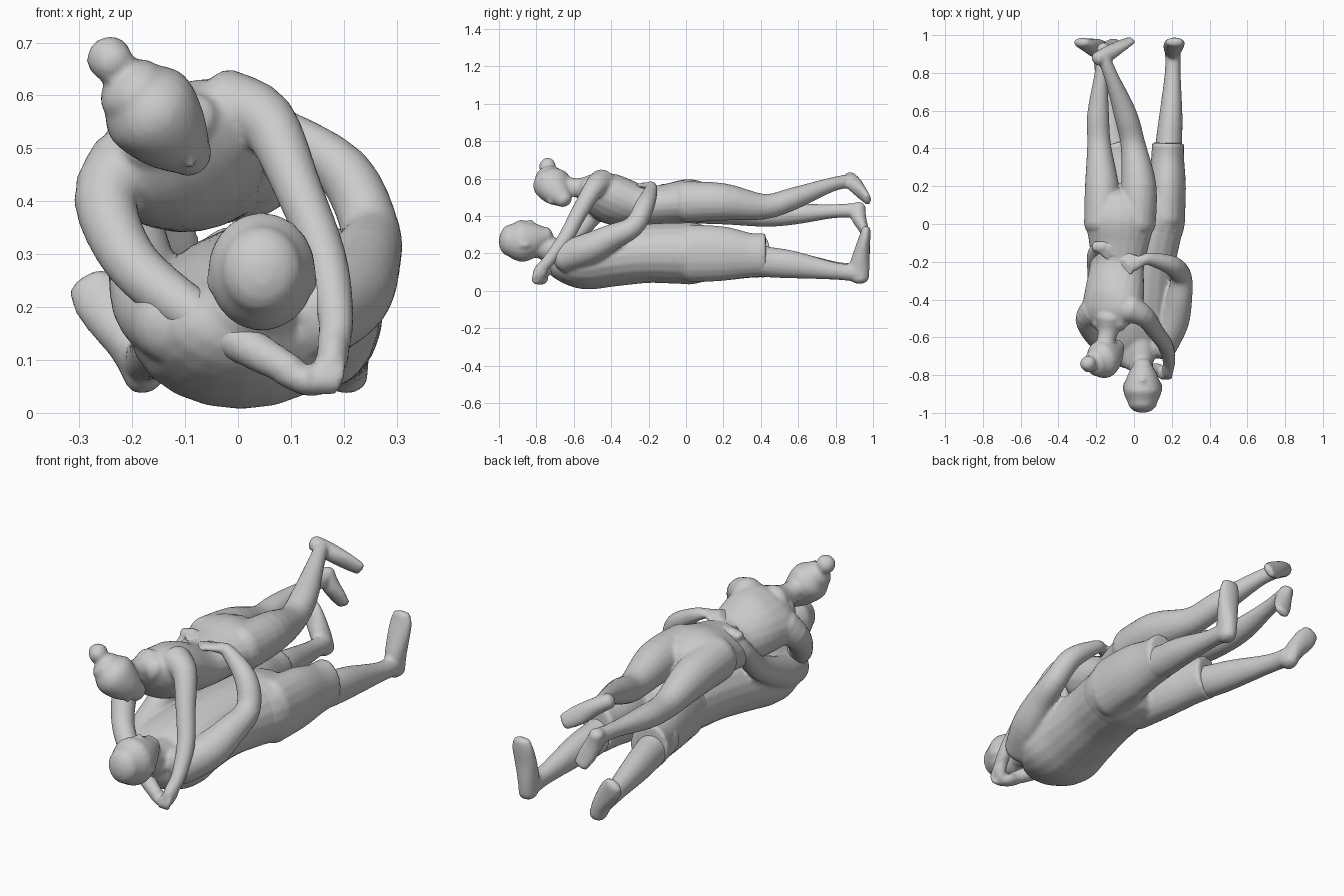
import bpy, bmesh, math
from mathutils import Vector

SEG = 20


def spline(p, i, t):
    # Catmull-Rom interpolation of every channel
    a, b, c, d = p[max(i - 1, 0)], p[i], p[i + 1], p[min(i + 2, len(p) - 1)]
    return [0.5 * (2 * q + (r - o) * t + (2 * o - 5 * q + 4 * r - s) * t * t
                   + (3 * q - o - 3 * r + s) * t ** 3) for o, q, r, s in zip(a, b, c, d)]


def tube(bm, pts, up=(0, 0, 1), cap=(0.7, 0.7)):
    """Rounded loft; a point is x, y, z, radius[, second radius[, roll degrees]]."""
    up = Vector(up)
    full = [list(p) + [p[3]] * (len(p) == 4) + [0] * (len(p) < 6) for p in pts]
    path = [spline(full, i, k / 4) for i in range(len(full) - 1) for k in range(4)] + [full[-1]]
    pos = [Vector(p[:3]) for p in path]
    rings = []
    for i, p in enumerate(path):
        t = (pos[min(i + 1, len(pos) - 1)] - pos[max(i - 1, 0)]).normalized()
        side = t.cross(up).normalized()
        over = side.cross(t)
        r = math.radians(p[5])
        side, over = side * math.cos(r) + over * math.sin(r), over * math.cos(r) - side * math.sin(r)
        ring = [(pos[i], side * p[3], over * p[4])]
        size = min(p[3], p[4])
        for end, sign, c in ((0, -1, cap[0]), (len(path) - 1, 1, cap[1])):
            if i == end and c:
                extra = [(pos[i] + t * sign * size * c * math.sin(w), side * p[3] * math.cos(w),
                          over * p[4] * math.cos(w)) for w in (0.4, 0.8, 1.15, 1.45)]
                ring = extra[::-1] + ring if sign < 0 else ring + extra
        rings += ring
    loops = [[bm.verts.new(c + s * math.cos(2 * math.pi * k / SEG) + o * math.sin(2 * math.pi * k / SEG))
              for k in range(SEG)] for c, s, o in rings]
    for a, b in zip(loops, loops[1:]):
        for k in range(SEG):
            bm.faces.new((a[k], a[(k + 1) % SEG], b[(k + 1) % SEG], b[k]))
    bm.faces.new(loops[0][::-1])
    bm.faces.new(loops[-1])


def hand(bm, wrist, ahead, normal, size=1.0, curl=0.25):
    """Palm, four fingers and a thumb lying along the ahead direction."""
    w, f, n = Vector(wrist), Vector(ahead).normalized(), Vector(normal).normalized()
    s = f.cross(n).normalized()
    at = lambda x, y, z: tuple(w + (f * x + s * y + n * z) * size)
    tube(bm, [(*at(-.02, 0, 0), .028 * size, .022 * size), (*at(.03, 0, 0), .036 * size, .018 * size),
              (*at(.075, 0, 0), .040 * size, .015 * size)], n)
    for k in range(4):
        y = (k - 1.5) * .022
        tube(bm, [(*at(.07, y, 0), .012 * size), (*at(.11, y * 1.25, -.06 * curl), .0105 * size),
                  (*at(.14, y * 1.4, -.14 * curl), .009 * size)], n)
    tube(bm, [(*at(.02, .025, 0), .014 * size), (*at(.06, .06, -.01), .011 * size),
              (*at(.085, .068, -.015), .009 * size)], n)


def figure(name, bm, voxel, smooth):
    # blend overlapping parts into a single smooth skin
    bmesh.ops.recalc_face_normals(bm, faces=bm.faces)
    me = bpy.data.meshes.new(name)
    bm.to_mesh(me)
    bm.free()
    ob = bpy.data.objects.new(name, me)
    bpy.context.collection.objects.link(ob)
    m = ob.modifiers.new("blend", 'REMESH')
    m.mode, m.voxel_size, m.use_smooth_shade = 'VOXEL', voxel, True
    m = ob.modifiers.new("soften", 'SMOOTH')
    m.factor, m.iterations = 0.5, smooth


# ---------- lower figure, lying on the back ----------
bm = bmesh.new()
# torso
tube(bm, [(.03, -.72, .20, .09, .065), (.01, -.66, .165, .165, .11), (.005, -.55, .155, .21, .148),
          (.015, -.40, .18, .195, .158), (.04, -.20, .20, .18, .158), (.075, 0, .20, .185, .163),
          (.08, .10, .20, .175, .14)])
# neck, head, nose, ears
tube(bm, [(.035, -.64, .20, .085, .08), (.04, -.74, .225, .062, .064), (.045, -.84, .25, .06, .065)])
tube(bm, [(.045, -.945, .27, .078, .085), (.045, -.88, .267, .102, .113),
          (.045, -.81, .28, .083, .09), (.045, -.745, .295, .05, .048)])
tube(bm, [(.045, -.86, .36, .012), (.045, -.825, .366, .016)])
for x in (-.048, .138):
    tube(bm, [(x, -.88, .25, .012, .022), (x, -.845, .245, .01, .014)])
# arms wrapped round the upper figure's waist
tube(bm, [(.14, -.65, .18, .085), (.205, -.52, .225, .085), (.238, -.40, .285, .07), (.25, -.28, .345, .056),
          (.20, -.22, .455, .052), (.08, -.185, .545, .033), (.04, -.195, .56, .026)])
tube(bm, [(-.12, -.65, .17, .08), (-.165, -.50, .21, .075), (-.19, -.28, .33, .056),
          (-.205, -.17, .44, .045), (-.19, -.125, .52, .032), (-.16, -.12, .552, .025)])
hand(bm, (.04, -.195, .56), (-1, -.4, .05), (-.05, 0, 1))
hand(bm, (-.19, -.12, .545), (1, -.1, .12), (-.12, 0, 1), .95, .1)
# legs
tube(bm, [(.185, .30, .18, .075, .085), (.185, .43, .155, .07, .082), (.195, .57, .14, .062, .074),
          (.205, .80, .105, .042, .046), (.205, .92, .095, .042, .048)])
tube(bm, [(-.09, .30, .18, .075, .085), (-.105, .43, .155, .07, .08), (-.13, .57, .14, .062, .072),
          (-.165, .80, .11, .042, .046), (-.18, .92, .10, .042, .046)])
# feet
tube(bm, [(.205, .93, .065, .04, .048), (.205, .928, .13, .046, .054), (.21, .942, .22, .054, .04),
          (.215, .957, .29, .055, .03), (.215, .963, .33, .045, .024)], (0, 1, 0))
tube(bm, [(-.175, .93, .065, .038, .046), (-.20, .93, .125, .044, .052), (-.24, .945, .185, .052, .038),
          (-.265, .955, .22, .052, .03), (-.28, .963, .245, .043, .024)], (0, 1, 0))
figure("lower_figure_body", bm, .0105, 2)

# shorts with flat hems
bm = bmesh.new()
tube(bm, [(.065, -.05, .20, .184, .161), (.08, .03, .20, .192, .166), (.08, .12, .20, .18, .145)], cap=(0, .5))
tube(bm, [(.165, .02, .20, .105, .155), (.175, .20, .198, .10, .146), (.178, .34, .19, .088, .12),
          (.18, .43, .192, .085, .116)], cap=(.6, 0))
tube(bm, [(-.005, .02, .20, .105, .155), (-.04, .20, .19, .10, .138), (-.075, .34, .18, .09, .112),
          (-.10, .43, .18, .09, .108)], cap=(.6, 0))
figure("shorts", bm, .012, 2)

# ---------- upper figure, leaning on the forearms ----------
bm = bmesh.new()
# torso, rolled so one shoulder is higher
tube(bm, [(-.13, -.53, .535, .10, .065, 30), (-.12, -.47, .515, .165, .105, 30), (-.105, -.38, .485, .165, .128, 26),
          (-.09, -.22, .45, .145, .108, 10), (-.08, -.10, .46, .16, .112, 4),
          (-.075, .02, .475, .185, .122, 0), (-.075, .11, .47, .17, .10, 0)])
# neck, head, nose, hair bun
tube(bm, [(-.13, -.50, .55, .075), (-.14, -.58, .55, .052), (-.16, -.68, .57, .05)])
tube(bm, [(-.20, -.735, .61, .068, .075), (-.17, -.72, .577, .092, .102), (-.13, -.69, .53, .078, .086),
          (-.088, -.65, .485, .042, .045)], (0, 1, 0))
tube(bm, [(-.105, -.735, .50, .013), (-.09, -.725, .475, .015)])
tube(bm, [(-.235, -.75, .66, .04), (-.245, -.735, .672, .043)], cap=(.8, .8))
# straight arm and bent arm, meeting beside the other head
tube(bm, [(-.02, -.45, .575, .075), (.055, -.49, .55, .056), (.115, -.57, .42, .045), (.165, -.64, .29, .041),
          (.185, -.72, .18, .034), (.18, -.77, .12, .03)])
tube(bm, [(-.21, -.46, .46, .08), (-.25, -.51, .40, .061), (-.205, -.60, .29, .052), (-.11, -.68, .205, .048),
          (.02, -.74, .125, .038), (.10, -.775, .08, .03)])
# clasped hands
tube(bm, [(.18, -.755, .14, .03), (.178, -.78, .10, .038, .03), (.165, -.785, .065, .03, .026)], (1, 0, 0))
tube(bm, [(.09, -.77, .08, .032, .03), (.13, -.775, .06, .036, .028), (.155, -.79, .055, .028, .022)])
for k in range(4):
    tube(bm, [(.15 + k * .015, -.805, .09, .011), (.148 + k * .013, -.815, .06, .011), (.145 + k * .012, -.80, .042, .01)],
         (1, 0, 0))
# legs, knees bent a little with the feet raised
tube(bm, [(.015, 0, .475, .10, .11), (.025, .20, .475, .094, .10), (-.005, .42, .45, .066, .068),
          (-.045, .58, .495, .061, .059), (-.12, .78, .568, .038, .038), (-.165, .89, .588, .034, .038)])
tube(bm, [(-.165, 0, .47, .10, .11), (-.17, .20, .45, .09, .096), (-.185, .42, .405, .063, .063),
          (-.19, .58, .41, .058, .056), (-.175, .78, .425, .037, .038), (-.16, .90, .43, .034, .038)])
# feet
tube(bm, [(-.195, .875, .602, .036, .036), (-.14, .90, .57, .04, .042), (-.075, .94, .525, .046, .03),
          (-.02, .97, .49, .038, .02)], (-.3, .9, .4))
tube(bm, [(-.165, .925, .45, .034, .036), (-.15, .92, .405, .04, .042), (-.125, .943, .345, .044, .03),
          (-.105, .963, .30, .037, .02)], (0, 1, .2))
figure("upper_figure_body", bm, .0095, 2)
